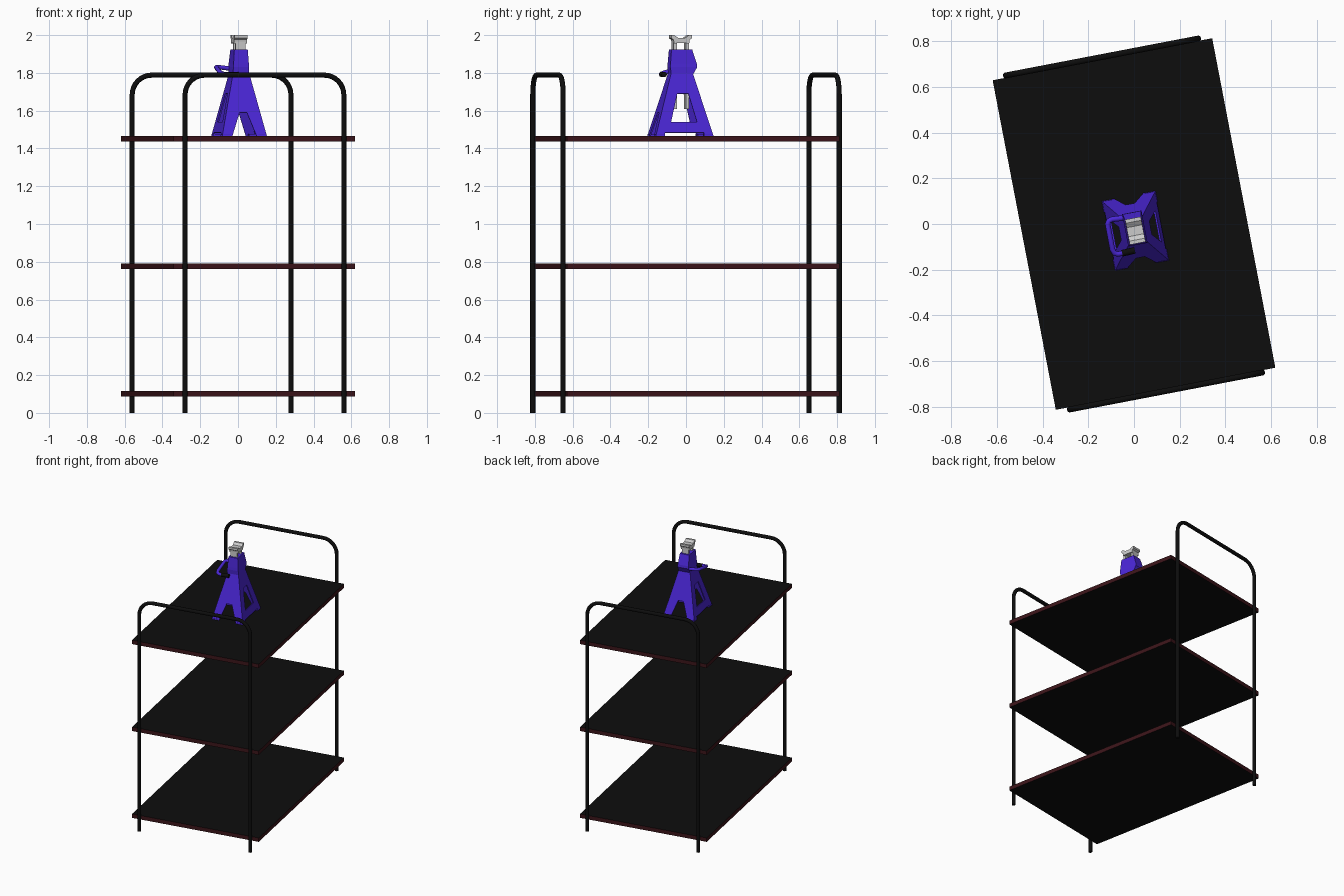
import bpy, bmesh
from math import sin, cos, pi, radians

if "Cube" in bpy.data.objects:
    bpy.data.objects.remove(bpy.data.objects["Cube"])

TURN = radians(10.85)   # whole model is turned about z
JY = -0.03              # stand offset on the shelf


def mat(name, rgb):
    m = bpy.data.materials.new(name)
    m.diffuse_color = (*rgb, 1)
    m.use_nodes = True
    m.node_tree.nodes["Principled BSDF"].inputs["Base Color"].default_value = m.diffuse_color
    return m


BLACK = mat("black", (0.004, 0.004, 0.004))
RED = mat("dark_red", (0.045, 0.007, 0.01))
BLUE = mat("blue", (0.07, 0.02, 0.68))


def add(name, data, *mats):
    ob = bpy.data.objects.new(name, data)
    bpy.context.collection.objects.link(ob)
    ob.rotation_euler.z = TURN
    for m in mats:
        data.materials.append(m)
    return ob


def finish(name, bm, *mats):
    me = bpy.data.meshes.new(name)
    bm.to_mesh(me)
    bm.free()
    return add(name, me, *mats)


def loft(name, rings, *mats):
    """Closed solid skinned through rings with equal point counts."""
    bm = bmesh.new()
    vs = [[bm.verts.new(p) for p in r] for r in rings]
    n = len(vs[0])
    for a, b in zip(vs, vs[1:]):
        for i in range(n):
            bm.faces.new((a[i], a[(i + 1) % n], b[(i + 1) % n], b[i]))
    bm.faces.new(vs[0][::-1])
    bm.faces.new(vs[-1])
    bmesh.ops.recalc_face_normals(bm, faces=bm.faces)
    return finish(name, bm, *mats)


def rect(x0, x1, y0, y1, z):
    return [(x0, y0, z), (x1, y0, z), (x1, y1, z), (x0, y1, z)]


def box(name, x0, x1, y0, y1, z0, z1, *mats):
    return loft(name, [rect(x0, x1, y0, y1, z0), rect(x0, x1, y0, y1, z1)], *mats)


def tube(name, pts, r, m):
    cu = bpy.data.curves.new(name, 'CURVE')
    cu.dimensions = '3D'
    cu.bevel_depth = r
    cu.bevel_resolution = 3
    cu.use_fill_caps = True
    sp = cu.splines.new('POLY')
    sp.points.add(len(pts) - 1)
    for p, c in zip(sp.points, pts):
        p.co = (*c, 1)
    sp.use_smooth = True
    return add(name, cu, m)


# Shelves: black boards with dark red edges
for name, z in (("lower_shelf", 0.086), ("middle_shelf", 0.761), ("upper_shelf", 1.436)):
    ob = box(name, -0.489, 0.489, -0.734, 0.734, z, z + 0.03, BLACK, RED)
    for p in ob.data.polygons:
        p.material_index = int(abs(p.normal.z) < 0.5)

# End frames: bent pipe hoops
PX, PZ, R = 0.428, 1.788, 0.105
arc = [(PX - R + R * cos(a), PZ - R + R * sin(a)) for a in [i * pi / 16 for i in range(9)]]
half = [(PX, 0)] + arc
for name, y in (("front_frame", -0.744), ("back_frame", 0.744)):
    pts = [(x, y, z) for x, z in half] + [(-x, y, z) for x, z in half[::-1]]
    tube(name, pts, 0.0135, BLACK)

# Stand body: four sloped sheet walls with openings
Z0, Z1 = 1.467, 1.80
BX, BY, TX, TY = 0.12, 0.155, 0.043, 0.058


def lerp(a, b, t):
    return a + (b - a) * t


bm = bmesh.new()


def wall(pts, axis, s):
    co = []
    for u, t in pts:
        z = lerp(Z0, Z1, t)
        co.append((u, s * lerp(BY, TY, t), z) if axis == 'y' else (s * lerp(BX, TX, t), u, z))
    f = bm.faces.new([bm.verts.new(c) for c in co])
    f.normal_update()
    if (f.normal.y if axis == 'y' else f.normal.x) * s < 0:
        f.normal_flip()


leg = [(0.155, 0), (0.105, 0), (0.105, 0.05), (0.07, 0.22), (0.03, 0.67), (TY, 1)]
for s in (-1, 1):
    # arched wall
    wall([(-BX, 0), (-0.065, 0), (-0.02, 0.37), (0.02, 0.37), (0.065, 0), (BX, 0),
          (TX, 1), (-TX, 1)], 'y', s)
    # windowed wall with a lower bar
    wall(leg, 'x', s)
    wall([(-u, t) for u, t in leg], 'x', s)
    wall([(-0.105, 0.05), (0.105, 0.05), (0.07, 0.22), (-0.07, 0.22)], 'x', s)
    wall([(-0.03, 0.67), (0.03, 0.67), (TY, 1), (-TY, 1)], 'x', s)
bmesh.ops.remove_doubles(bm, verts=bm.verts, dist=0.0005)
bmesh.ops.translate(bm, verts=bm.verts, vec=(0, JY, 0))
body = finish("stand_legs", bm, BLUE)
sol = body.modifiers.new("sheet", 'SOLIDIFY')
sol.thickness = 0.008
sol.offset = -1

# Foot pads under each leg
for sx, n1 in ((-1, "left"), (1, "right")):
    for sy, n2 in ((-1, "front"), (1, "back")):
        xs = sorted((sx * 0.075, sx * 0.119))
        ys = sorted((JY + sy * 0.108, JY + sy * 0.154))
        box(f"{n2}_{n1}_foot", *xs, *ys, 1.466, 1.476, BLUE)

# Collar with the ratchet housing bulging to the back
prof = [(1.792, 0.043, -0.058, 0.06), (1.83, 0.043, -0.062, 0.082), (1.85, 0.041, -0.061, 0.08),
        (1.925, 0.036, -0.055, 0.056)]
loft("stand_collar", [rect(-w, w, JY + a, JY + b, z) for z, w, a, b in prof], BLUE)

# Lifting post: two flanges, and a cradle on top
for s, n in ((-1, "front"), (1, "back")):
    ys = sorted((JY + s * 0.024, JY + s * 0.042))
    box(f"{n}_post_flange", -0.026, 0.026, *ys, 1.61, 1.965)
hp = [(0.02, 1.986), (0.04, 2.0), (0.056, 2.0), (0.056, 1.984), (0.044, 1.976),
      (0.04, 1.955), (0.02, 1.958)]
cradle = hp + [(-y, z) for y, z in hp[::-1]]
loft("cradle", [[(x, JY + y, z) for y, z in cradle] for x in (-0.035, 0.035)])

# Ratchet handle and black grip
tube("ratchet_handle", [(-0.03, 0.034, 1.822), (-0.092, 0.038, 1.83), (-0.106, 0.034, 1.831),
                        (-0.113, 0.022, 1.829), (-0.114, -0.09, 1.803), (-0.109, -0.108, 1.797),
                        (-0.095, -0.116, 1.793), (-0.068, -0.116, 1.791)], 0.012, BLUE)
tube("handle_grip", [(-0.075, -0.116, 1.791), (-0.018, -0.114, 1.791)], 0.0145, BLACK)
